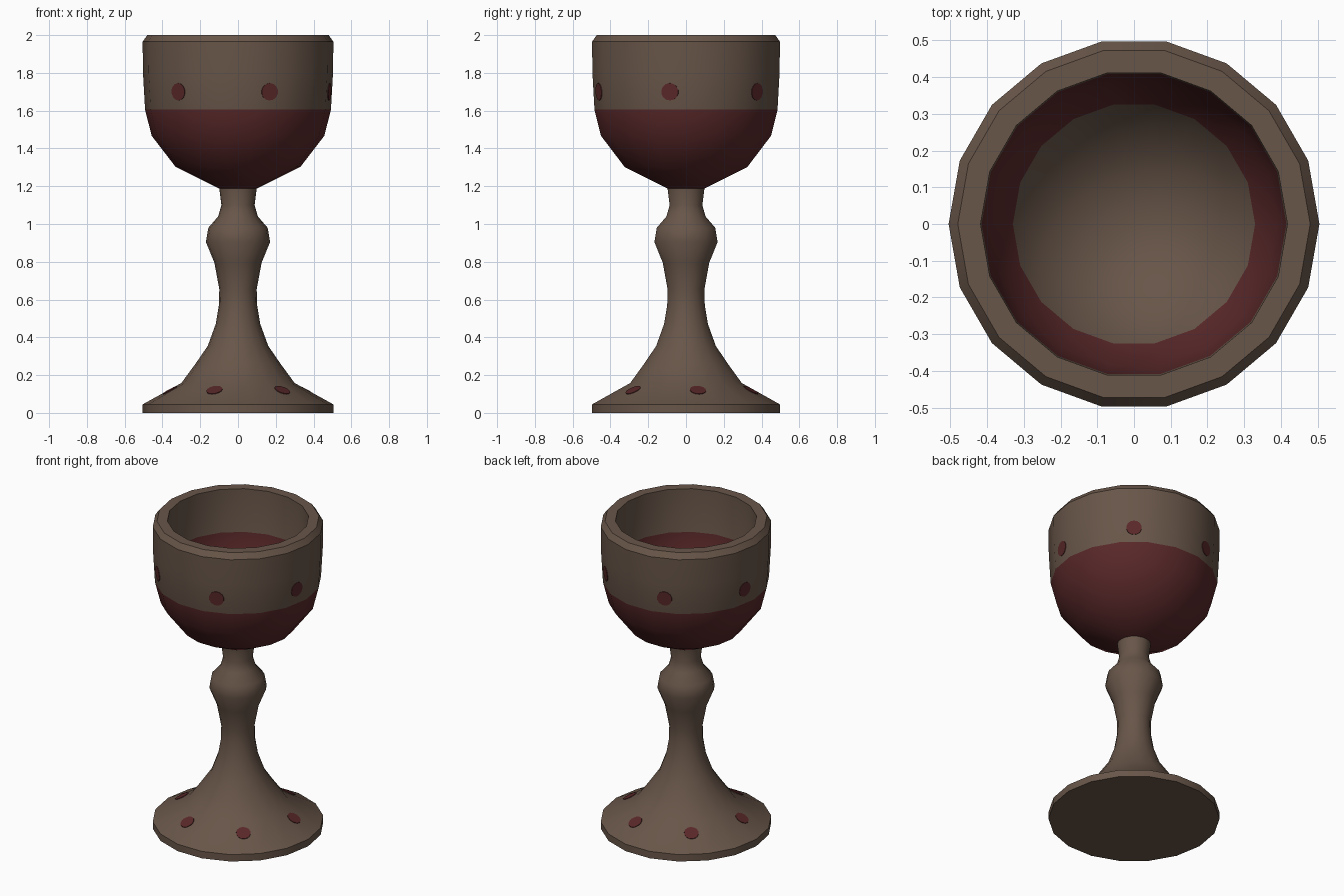
import bpy, bmesh, math
from mathutils import Matrix, Vector

if "Cube" in bpy.data.objects:
    bpy.data.objects.remove(bpy.data.objects["Cube"])

SIDES = 18


def make_material(name, colour):
    mat = bpy.data.materials.new(name)
    mat.diffuse_color = (*colour, 1.0)
    mat.use_nodes = True
    mat.node_tree.nodes["Principled BSDF"].inputs["Base Color"].default_value = mat.diffuse_color
    return mat


brown = make_material("aged brown", (0.138, 0.092, 0.066))
red = make_material("dark red", (0.100, 0.021, 0.022))


def finish(name, bm, materials, angle=32):
    mesh = bpy.data.meshes.new(name)
    bm.to_mesh(mesh)
    bm.free()
    obj = bpy.data.objects.new(name, mesh)
    bpy.context.collection.objects.link(obj)
    for mat in materials:
        mesh.materials.append(mat)
    bpy.ops.object.select_all(action='DESELECT')
    obj.select_set(True)
    bpy.context.view_layer.objects.active = obj
    bpy.ops.object.shade_smooth_by_angle(angle=math.radians(angle))
    return obj


def lathe(name, profile, red_bands=()):
    """Revolve (radius, z) points; profile segments in red_bands become red."""
    bm = bmesh.new()
    rings = []
    for r, z in profile:
        if r == 0:
            rings.append([bm.verts.new((0, 0, z))] * SIDES)
        else:
            rings.append([bm.verts.new((r * math.cos(a), r * math.sin(a), z))
                          for a in (math.tau * i / SIDES for i in range(SIDES))])
    for k, (low, high) in enumerate(zip(rings, rings[1:])):
        for i in range(SIDES):
            j = (i + 1) % SIDES
            corners = list(dict.fromkeys((low[i], low[j], high[j], high[i])))
            bm.faces.new(corners).material_index = int(k in red_bands)
    return finish(name, bm, (brown, red))


def spots(name, radius, z, start, normal_tilt, size):
    """Six thin round plates lying on the facets of a turned surface."""
    bm = bmesh.new()
    for k in range(6):
        a = math.radians(start + 60 * k)
        n = Vector((math.cos(a) * math.cos(normal_tilt),
                    math.sin(a) * math.cos(normal_tilt), math.sin(normal_tilt)))
        apothem = radius * math.cos(math.pi / SIDES)
        place = Matrix.Translation((apothem * math.cos(a), apothem * math.sin(a), z))
        bmesh.ops.create_cone(bm, cap_ends=True, segments=14, radius1=size,
                              radius2=size, depth=0.008,
                              matrix=place @ n.to_track_quat('Z', 'Y').to_matrix().to_4x4())
    return finish(name, bm, (red,))


# Foot, stem and knob
lathe("foot_and_stem", [
    (0, 0), (0.505, 0), (0.505, 0.045), (0.30, 0.158), (0.225, 0.26),
    (0.16, 0.355), (0.118, 0.47), (0.101, 0.57), (0.099, 0.655), (0.125, 0.795),
    (0.17, 0.905), (0.157, 0.98), (0.105, 1.04), (0.088, 1.10), (0.10, 1.195)])

# Hollow bowl: red lower outside, red band inside
lathe("bowl", [
    (0, 1.188), (0.10, 1.188), (0.33, 1.302), (0.457, 1.467), (0.492, 1.605),
    (0.503, 1.80), (0.505, 1.965), (0.48, 2.0), (0.418, 2.0), (0.415, 1.72),
    (0.39, 1.60), (0.33, 1.47), (0.23, 1.36), (0.12, 1.30), (0, 1.28)],
    red_bands=(1, 2, 3, 9, 10))

# Painted spots
spots("bowl_spots", 0.497, 1.70, -10, -math.atan2(0.011, 0.195), 0.046)
spots("foot_spots", 0.37, 0.119, 10, math.atan2(0.205, 0.113), 0.043)
